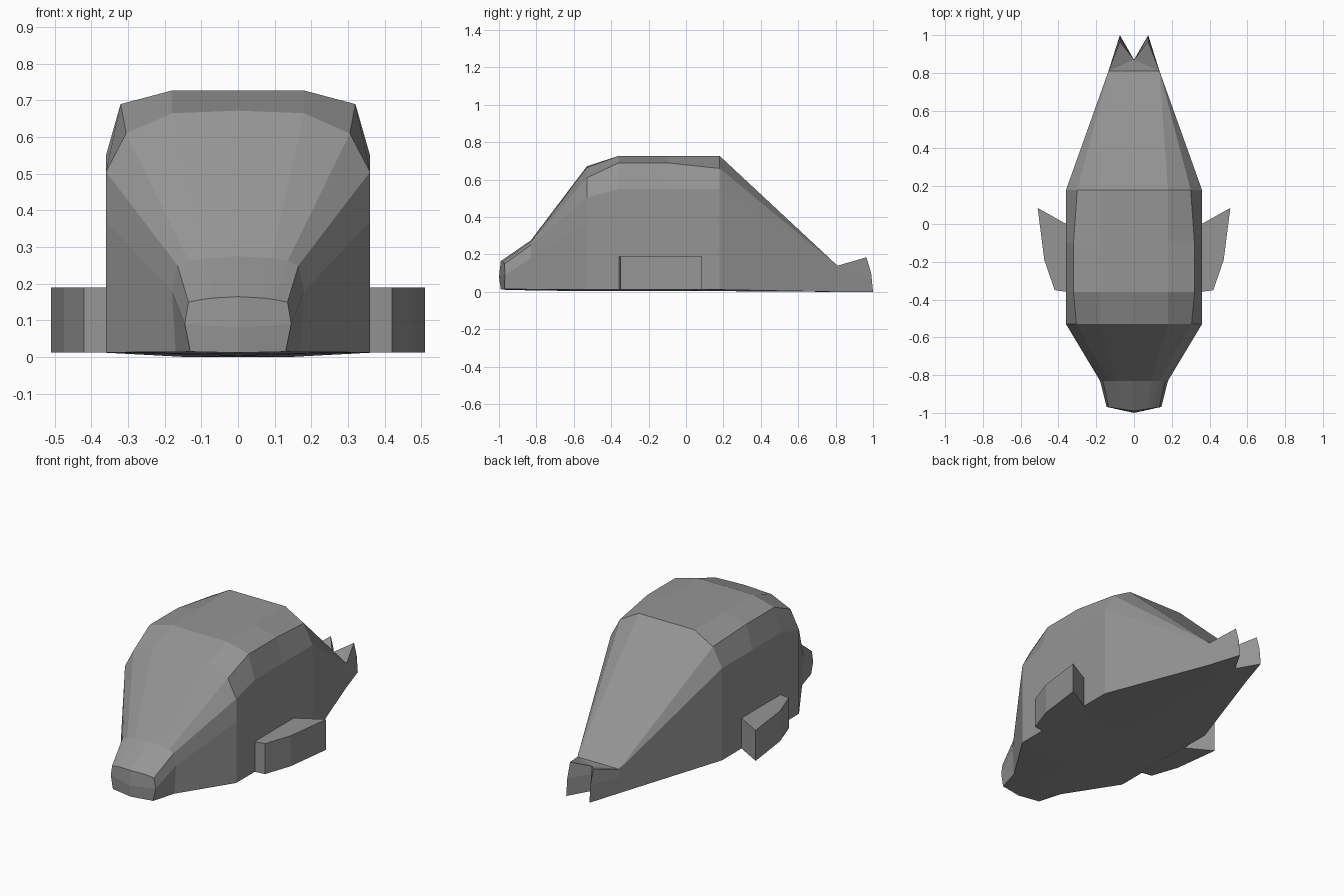
import bpy
import bmesh

default_cube = bpy.data.objects.get("Cube")
if default_cube:
    bpy.data.objects.remove(default_cube, do_unlink=True)

# Single flat grey
grey = bpy.data.materials.new("plain grey")
grey.use_nodes = True
colour = (0.3, 0.3, 0.3, 1)
grey.diffuse_color = colour
grey.node_tree.nodes["Principled BSDF"].inputs["Base Color"].default_value = colour


def finish(bm, name):
    """Merge, orient and turn a bmesh into a flat shaded object."""
    bmesh.ops.remove_doubles(bm, verts=bm.verts, dist=0.0005)
    bmesh.ops.recalc_face_normals(bm, faces=bm.faces)
    mesh = bpy.data.meshes.new(name)
    bm.to_mesh(mesh)
    bm.free()
    mesh.materials.append(grey)
    obj = bpy.data.objects.new(name, mesh)
    bpy.context.collection.objects.link(obj)
    return obj


def add_face(bm, points):
    """Add a polygon, skipping corners that coincide."""
    corners = []
    for p in points:
        if p not in corners:
            corners.append(p)
    if len(corners) > 2:
        bm.faces.new([bm.verts.new(p) for p in corners])


def bridge(bm, first, second):
    for i in range(len(first) - 1):
        add_face(bm, [first[i], first[i + 1], second[i + 1], second[i]])


def mirrored(obj):
    mirror = obj.modifiers.new("mirror", "MIRROR")
    mirror.use_clip = True
    mirror.merge_threshold = 0.001
    return obj


# Body: half sections from belly centre round to the back centre
nose_outline = [(0, .012), (.13, .015), (.145, .09), (.135, .15), (.1, .157), (.07, .161), (0, .165)]
sections = [
    (-.83, [(0, .008), (.17, .014), (.18, .18), (.165, .25), (.135, .262), (.09, .27), (0, .275)]),
    (-.53, [(0, .004), (.36, .013), (.36, .37), (.36, .505), (.305, .61), (.18, .665), (0, .672)]),
    (-.36, [(0, .004), (.36, .013), (.36, .37), (.36, .55), (.32, .69), (.18, .727), (0, .727)]),
    (-.1, [(0, .004), (.36, .013), (.36, .37), (.36, .55), (.32, .69), (.18, .727), (0, .727)]),
    (.18, [(0, .004), (.36, .012), (.36, .37), (.36, .55), (.3, .66), (.18, .727), (0, .727)]),
    (.81, [(0, 0), (.135, 0), (.135, .09)] + [(.135, .14)] * 3 + [(0, .14)]),
]
rings = [[(x, -.99 + x * .15, z) for x, z in nose_outline]]
rings += [[(x, y, z) for x, z in outline] for y, outline in sections]

bm = bmesh.new()
for first, second in zip(rings, rings[1:]):
    bridge(bm, first, second)

# Blunt, slightly pointed snout tip
nose, tip = rings[0], (0, -1, .08)
add_face(bm, nose[:3] + [tip])
add_face(bm, [tip] + nose[2:4] + [nose[-1]])
add_face(bm, nose[3:])
add_face(bm, rings[-1])
mirrored(finish(bm, "body"))

# Forked tail: outer edge, tip and notch at three heights
bm = bmesh.new()
levels = []
for root_z, tip_y, tip_z, notch_z in [(0, 1, 0, 0), (.09, .99, .1, .1), (.14, .965, .185, .145)]:
    levels.append([(.135, .81, root_z), (.075, tip_y, tip_z), (0, .87, notch_z), (0, .81, root_z)])
for lower, upper in zip(levels, levels[1:]):
    bridge(bm, lower[:3], upper[:3])
for level in (levels[0], levels[-1]):
    add_face(bm, [level[0], level[1], level[2]])
    add_face(bm, [level[0], level[2], level[3]])
mirrored(finish(bm, "forked_tail"))

# Side fins: upright prisms swept backwards
fin_outline = [(.35, -.36), (.42, -.35), (.475, -.19), (.51, .085), (.35, -.005)]
for side, name in ((1, "left_fin"), (-1, "right_fin")):
    bm = bmesh.new()
    base = [(side * x, y, .012) for x, y in fin_outline]
    top = [(x, y, .19) for x, y, z in base]
    bridge(bm, base + base[:1], top + top[:1])
    add_face(bm, base)
    add_face(bm, top)
    finish(bm, name)
